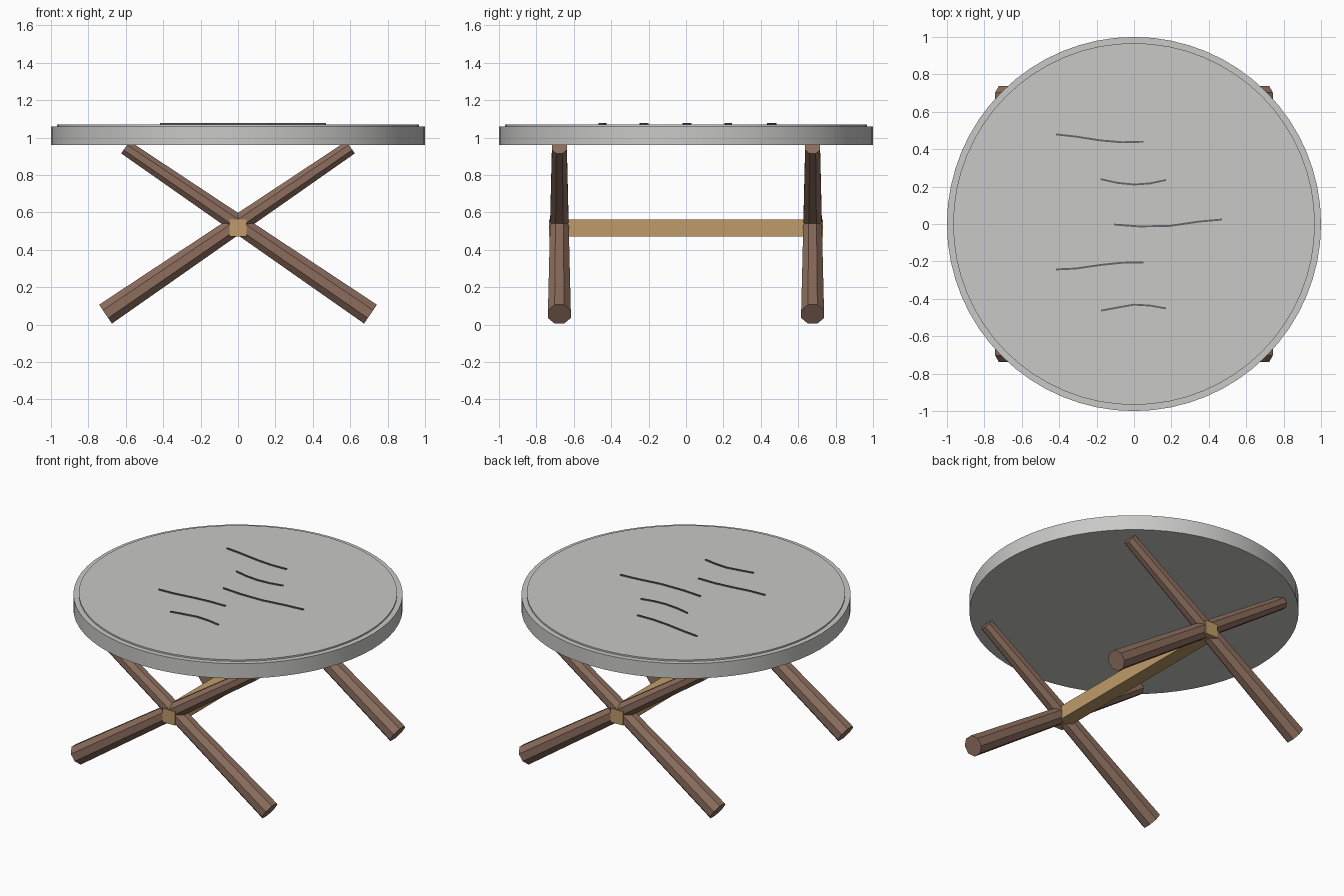
import bpy
import bmesh
import math
from mathutils import Vector, Matrix

if "Cube" in bpy.data.objects:
    bpy.data.objects.remove(bpy.data.objects["Cube"], do_unlink=True)


def material(name, rgb):
    mat = bpy.data.materials.new(name)
    mat.use_nodes = True
    mat.diffuse_color = (*rgb, 1)
    mat.node_tree.nodes["Principled BSDF"].inputs["Base Color"].default_value = (*rgb, 1)
    return mat


STONE = material("pale grey stone", (0.58, 0.58, 0.57))
VEIN = material("dark grey vein", (0.13, 0.13, 0.13))
WOOD = material("brown wood", (0.26, 0.153, 0.11))
TAN = material("tan wood", (0.52, 0.33, 0.14))


def finish(name, bm, mat):
    bmesh.ops.recalc_face_normals(bm, faces=bm.faces[:])
    mesh = bpy.data.meshes.new(name)
    bm.to_mesh(mesh)
    bm.free()
    mesh.materials.append(mat)
    obj = bpy.data.objects.new(name, mesh)
    bpy.context.collection.objects.link(obj)
    return obj


def disc(name, radius, z0, z1):
    bm = bmesh.new()
    bmesh.ops.create_cone(bm, cap_ends=True, segments=64, radius1=radius, radius2=radius,
                          depth=z1 - z0, matrix=Matrix.Translation((0, 0, (z0 + z1) / 2)))
    obj = finish(name, bm, STONE)
    bpy.ops.object.select_all(action="DESELECT")
    obj.select_set(True)
    bpy.context.view_layer.objects.active = obj
    bpy.ops.object.shade_smooth_by_angle(angle=math.radians(30))


# Round top with a slightly raised inner disc
disc("table_top", 1.0, 0.96, 1.06)
disc("raised_surface", 0.967, 1.05, 1.07)


# Tapered eight-sided legs, crossed in pairs
def leg(name, side, y):
    foot = Vector((-0.7085 * side, y, 0.056))
    head = Vector((0.602 * side, y, 0.948))
    axis = head - foot
    bm = bmesh.new()
    bmesh.ops.create_cone(bm, cap_ends=True, segments=8, radius1=0.066, radius2=0.043,
                          depth=axis.length)
    # Turn flat sides outward, then lean the leg in the x-z plane
    lean = Matrix.Rotation(math.atan2(axis.x, axis.z), 4, "Y")
    turn = Matrix.Rotation(math.radians(22.5), 4, "Z")
    bm.transform(Matrix.Translation((foot + head) / 2) @ lean @ turn)
    finish(name, bm, WOOD)


for end, y in (("front", -0.677), ("back", 0.677)):
    leg(end + "_leg_rising_left", 1, y)
    leg(end + "_leg_rising_right", -1, y)

# Square stretcher joining the two crossings
bm = bmesh.new()
bmesh.ops.create_cube(bm, size=1, matrix=Matrix.Translation((0, 0, 0.517))
                      @ Matrix.Diagonal((0.092, 1.466, 0.092, 1)))
finish("stretcher", bm, TAN)


# Thin veins lying on the surface
def vein(name, points, half=0.005, z0=1.068, z1=1.077):
    bm = bmesh.new()
    rings = []
    for x, y in points:
        rings.append([bm.verts.new((x, y + dy, z))
                      for dy, z in ((-half, z0), (half, z0), (half, z1), (-half, z1))])
    for a, b in zip(rings, rings[1:]):
        for i in range(4):
            j = (i + 1) % 4
            bm.faces.new((a[i], a[j], b[j], b[i]))
    bm.faces.new(rings[0])
    bm.faces.new(rings[-1])
    finish(name, bm, VEIN)


veins = [
    [(-0.417, 0.479), (-0.315, 0.468), (-0.18, 0.447), (-0.065, 0.437), (0.05, 0.44)],
    [(-0.18, 0.24), (-0.09, 0.22), (0, 0.211), (0.085, 0.217), (0.17, 0.235)],
    [(-0.107, -0.003), (0.03, -0.013), (0.19, -0.01), (0.35, 0.013), (0.47, 0.024)],
    [(-0.417, -0.243), (-0.31, -0.238), (-0.18, -0.219), (-0.065, -0.207), (0.05, -0.206)],
    [(-0.176, -0.463), (-0.09, -0.447), (0, -0.431), (0.085, -0.436), (0.17, -0.451)],
]
for n, pts in enumerate(veins, 1):
    vein(f"vein_{n}", pts)
